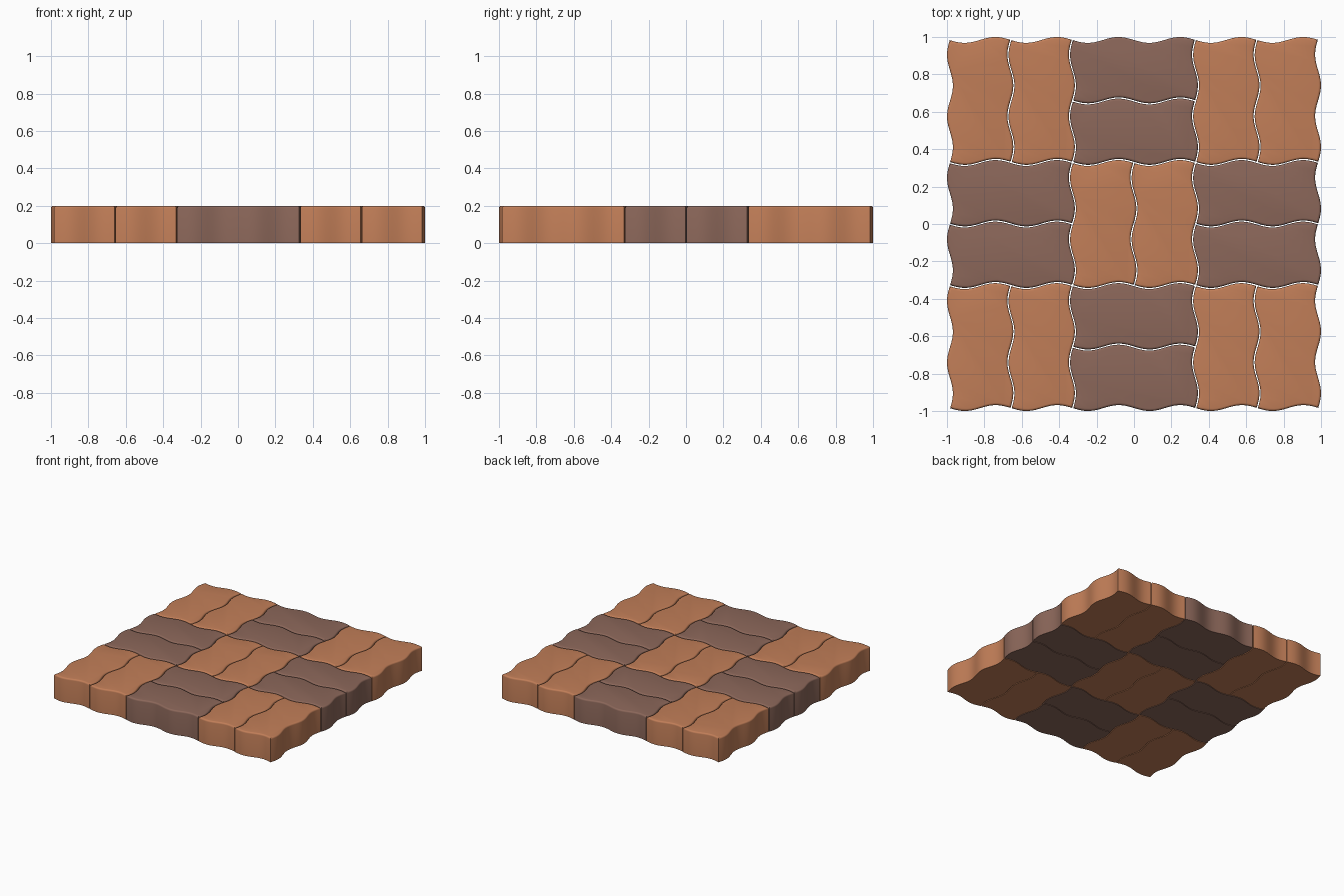
import bpy, bmesh, math

if "Cube" in bpy.data.objects:
    bpy.data.objects.remove(bpy.data.objects["Cube"])

H = 0.329          # brick width; a brick is 2H long
AMP = 0.016        # edge wave height
GAP = 0.003        # half the joint width
TOP = 0.2
BEV = 0.013        # rounded top edge
N = 12             # segments per wave


def material(name, col):
    m = bpy.data.materials.new(name)
    m.diffuse_color = (*col, 1)
    m.use_nodes = True
    m.node_tree.nodes["Principled BSDF"].inputs["Base Color"].default_value = m.diffuse_color
    return m


terracotta = material("terracotta", (0.54, 0.21, 0.098))
brown = material("dark brown", (0.262, 0.136, 0.102))


def warp(u, v):
    # bend a straight grid into the interlocking wavy grid
    k = 2 * math.pi / H
    return u + AMP * math.sin(k * v), v - AMP * math.sin(k * u)


def outline(x0, y0, x1, y1, nx, ny):
    pts = [(x0 + (x1 - x0) * i / nx, y0) for i in range(nx)]
    pts += [(x1, y0 + (y1 - y0) * i / ny) for i in range(ny)]
    pts += [(x1 - (x1 - x0) * i / nx, y1) for i in range(nx)]
    pts += [(x0, y1 - (y1 - y0) * i / ny) for i in range(ny)]
    return [warp(*p) for p in pts]


def brick(name, x0, y0, w, d, mat):
    bm = bmesh.new()
    # (inset, height) rings: straight wall then a rounded top edge
    rings = [(0, 0)]
    for s in range(5):
        a = s / 4 * math.pi / 2
        rings.append((BEV * (1 - math.cos(a)), TOP - BEV + BEV * math.sin(a)))
    nx, ny = round(w / H) * N, round(d / H) * N
    loops = []
    for inset, z in rings:
        e = GAP + inset
        pts = outline(x0 + e, y0 + e, x0 + w - e, y0 + d - e, nx, ny)
        loops.append([bm.verts.new((x, y, z)) for x, y in pts])
    n = len(loops[0])
    for a, b in zip(loops, loops[1:]):
        for i in range(n):
            j = (i + 1) % n
            bm.faces.new((a[i], a[j], b[j], b[i]))
    bm.faces.new(loops[0][::-1])
    bm.faces.new(loops[-1])
    me = bpy.data.meshes.new(name)
    bm.to_mesh(me)
    bm.free()
    me.materials.append(mat)
    ob = bpy.data.objects.new(name, me)
    bpy.context.collection.objects.link(ob)
    ob.select_set(True)
    bpy.context.view_layer.objects.active = ob


# basket weave: 3 x 3 cells, two bricks each, alternating direction
for i in range(3):
    for j in range(3):
        x, y = (2 * i - 3) * H, (2 * j - 3) * H
        for k in range(2):
            if (i + j) % 2 == 0:
                brick(f"upright_brick_{i}{j}{k}", x + k * H, y, H, 2 * H, terracotta)
            else:
                brick(f"flat_brick_{i}{j}{k}", x, y + k * H, 2 * H, H, brown)

bpy.ops.object.shade_smooth_by_angle(angle=math.radians(35))
